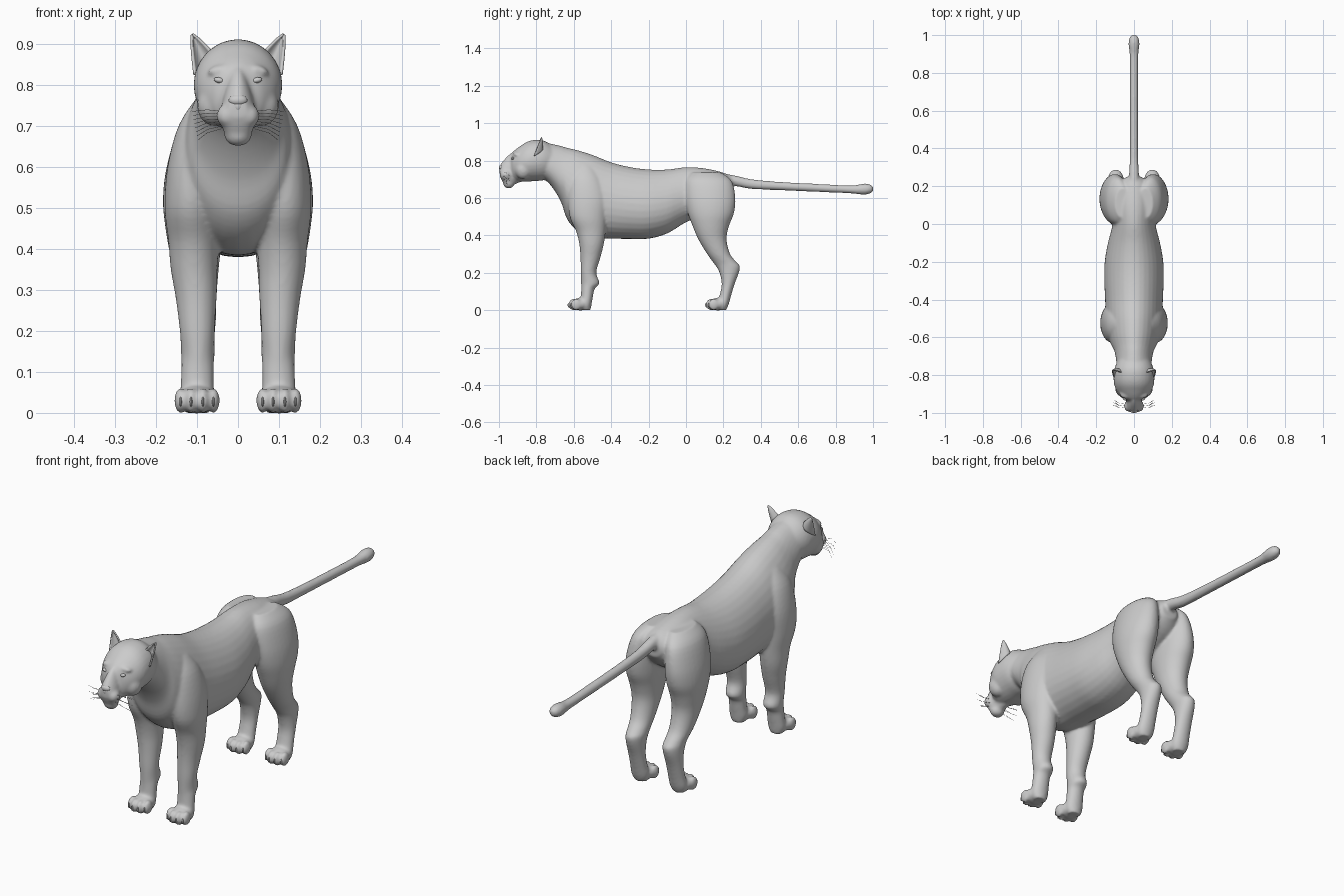
import bpy, bmesh, math
from mathutils import Vector, Matrix


def make_object(name, bm):
    bmesh.ops.recalc_face_normals(bm, faces=bm.faces)
    me = bpy.data.meshes.new(name)
    bm.to_mesh(me)
    bm.free()
    for p in me.polygons:
        p.use_smooth = True
    ob = bpy.data.objects.new(name, me)
    bpy.context.collection.objects.link(ob)
    return ob


def ball(bm, c, r, tilt=0):
    m = Matrix.Translation(c) @ Matrix.Rotation(tilt, 4, 'Y') @ Matrix.Diagonal((*r, 1))
    bmesh.ops.create_uvsphere(bm, u_segments=20, v_segments=12, radius=1, matrix=m)


def smooth_rows(rows, n=4):
    """Catmull-Rom interpolation between cross-section rows."""
    out = []
    for i in range(len(rows) - 1):
        p = [rows[max(0, min(len(rows) - 1, i + j))] for j in (-1, 0, 1, 2)]
        for s in range(n):
            t = s / n
            out.append([0.5 * (2 * b + (c - a) * t + (2 * a - 5 * b + 4 * c - d) * t * t
                        + (3 * b - a - 3 * c + d) * t ** 3) for a, b, c, d in zip(*p)])
    return out + [list(rows[-1])]


def loft(bm, rows, axis='y', egg=0.0, side=1, seg=32):
    """Rows are (position along axis, low, high, x_min, x_max)."""
    rings = []
    for t, a0, a1, x0, x1 in smooth_rows(rows):
        ring = []
        for k in range(seg):
            f = 2 * math.pi * k / seg
            c, s = math.cos(f), math.sin(f)
            x = side * ((x0 + x1) / 2 + (x1 - x0) / 2 * c * (1 - egg * s))
            a = (a0 + a1) / 2 + (a1 - a0) / 2 * s
            ring.append(bm.verts.new((x, t, a) if axis == 'y' else (x, a, t)))
        rings.append(ring)
    for r, q in zip(rings, rings[1:]):
        for k in range(seg):
            j = (k + 1) % seg
            bm.faces.new((r[k], r[j], q[j], q[k]))
    bm.faces.new(rings[0])
    bm.faces.new(rings[-1])


def sym(rows):
    return [(y, lo, hi, -w, w) for y, lo, hi, w in rows]


bm = bmesh.new()
# torso and neck: y, bottom, top, half width
loft(bm, sym([(-.78, .71, .895, .085), (-.74, .685, .893, .092), (-.70, .635, .885, .097),
              (-.665, .57, .877, .106), (-.635, .485, .868, .122), (-.58, .425, .855, .138),
              (-.50, .388, .83, .148), (-.40, .383, .79, .152), (-.30, .38, .765, .156),
              (-.20, .382, .752, .154), (-.10, .41, .752, .137), (0, .47, .764, .113),
              (.10, .51, .758, .115), (.20, .57, .735, .09), (.25, .63, .71, .04)]), egg=.13)
# skull
loft(bm, sym([(-.70, .72, .87, .075), (-.76, .695, .906, .102), (-.81, .69, .91, .108),
              (-.85, .687, .900, .105), (-.885, .687, .878, .092), (-.91, .69, .86, .075),
              (-.928, .70, .843, .055), (-.938, .72, .82, .03)]))
# muzzle, nose bridge and chin
loft(bm, sym([(-.87, .69, .865, .03), (-.93, .668, .842, .038), (-.957, .66, .822, .04),
              (-.98, .685, .795, .035), (-.996, .72, .775, .02)]), egg=.3)
ball(bm, (0, -.948, .678), (.034, .03, .028))
# tail
loft(bm, sym([(.18, .67, .735, .03), (.27, .662, .718, .026), (.35, .648, .70, .022),
              (.5, .641, .686, .021), (.7, .632, .675, .021), (.88, .624, .667, .022),
              (.95, .617, .676, .029), (.985, .624, .672, .024), (1.001, .637, .659, .011)]))
# leg sections: z, y front, y back, x inner, x outer
front_leg = [(.77, -.59, -.49, .03, .10), (.70, -.62, -.45, .04, .145), (.6, -.63, -.42, .05, .172),
             (.5, -.622, -.425, .05, .179), (.42, -.587, -.43, .048, .17), (.35, -.57, -.44, .05, .164),
             (.28, -.564, -.458, .052, .152), (.2, -.563, -.48, .057, .142),
             (.145, -.561, -.462, .057, .139), (.115, -.56, -.488, .059, .138),
             (.07, -.563, -.498, .059, .14), (.03, -.57, -.505, .058, .142), (0, -.56, -.51, .07, .13)]
hind_leg = [(.735, .03, .19, .02, .10), (.69, .0, .245, .025, .145), (.6, -.003, .264, .025, .174),
            (.52, .01, .257, .028, .183), (.45, .035, .23, .035, .177), (.38, .065, .217, .044, .165),
            (.30, .113, .236, .051, .152), (.255, .145, .272, .053, .142), (.235, .16, .288, .053, .14),
            (.2, .179, .283, .056, .139), (.14, .191, .26, .059, .138), (.08, .18, .242, .059, .139),
            (.03, .165, .228, .058, .142), (0, .17, .215, .07, .13)]
claws, eyes = bmesh.new(), bmesh.new()
for s in (-1, 1):
    loft(bm, front_leg, 'z', side=s)
    loft(bm, hind_leg, 'z', side=s)
    # whisker pads, brows and cheeks
    ball(bm, (s * .024, -.964, .724), (.029, .031, .029))
    ball(bm, (s * .045, -.902, .836), (.03, .022, .013), s * .25)
    ball(bm, (s * .06, -.87, .75), (.04, .045, .05))
    ball(eyes, (s * .046, -.925, .811), (.013, .009, .007), -s * .2)
    # paws with four toes and claws each
    for y in (-.565, .17):
        ball(bm, (s * .1, y, .032), (.05, .045, .034))
        for dx, dy in ((-.04, .004), (-.0145, -.01), (.0145, -.01), (.04, .004)):
            ball(bm, (s * .1 + dx, y - .026 + dy, .03), (.0155, .028, .031))
            ball(claws, (s * .1 + dx, y - .05 + dy, .027), (.0032, .008, .012))

body = make_object("body", bm)
m = body.modifiers.new("fuse", 'REMESH')
m.mode = 'VOXEL'
m.voxel_size = .0065
m.use_smooth_shade = True
m = body.modifiers.new("soften", 'SMOOTH')
m.factor = .5
m.iterations = 7
make_object("eyes", eyes)
make_object("claws", claws)

# nose
bm = bmesh.new()
ball(bm, (0, -.987, .762), (.023, .013, .014))
ball(bm, (0, -.99, .748), (.01, .008, .014))
make_object("nose", bm)

# ears: cupped sheets opening forward
for s, label in ((1, "left"), (-1, "right")):
    bm = bmesh.new()
    base, tip = Vector((.083, -.80, .85)), Vector((.112, -.775, .922))
    across, back = Vector((.023, -.012, -.026)), Vector((.004, .032, .008))
    grid = []
    for i in range(11):
        v = i / 10
        w = max(.06, (1 - v) ** .75)
        row = []
        for j in range(13):
            u = j / 6 - 1
            p = base.lerp(tip, v) + across * u * w + back * (1 - u * u) * w
            row.append(bm.verts.new((s * p.x, p.y, p.z)))
        grid.append(row)
    for a, b in zip(grid, grid[1:]):
        for j in range(12):
            bm.faces.new((a[j], a[j + 1], b[j + 1], b[j]))
    ear = make_object(label + "_ear", bm)
    m = ear.modifiers.new("thickness", 'SOLIDIFY')
    m.thickness = .006
    m.offset = 0

# whiskers
cu = bpy.data.curves.new("whiskers", 'CURVE')
cu.dimensions = '3D'
cu.bevel_depth = .0006
cu.bevel_resolution = 0
for s in (-1, 1):
    for i in range(8):
        z, y = .735 - .006 * i, -.97 + .012 * (i % 3)
        pts = [(.04, y, z), (.075, y - .005, z - .002 * i + .004), (.112 - .002 * i, y + .012, z - .004 * i)]
        sp = cu.splines.new('POLY')
        sp.points.add(2)
        for q, (px, py, pz) in zip(sp.points, pts):
            q.co = (s * px, py, pz, 1)
bpy.context.collection.objects.link(bpy.data.objects.new("whiskers", cu))
